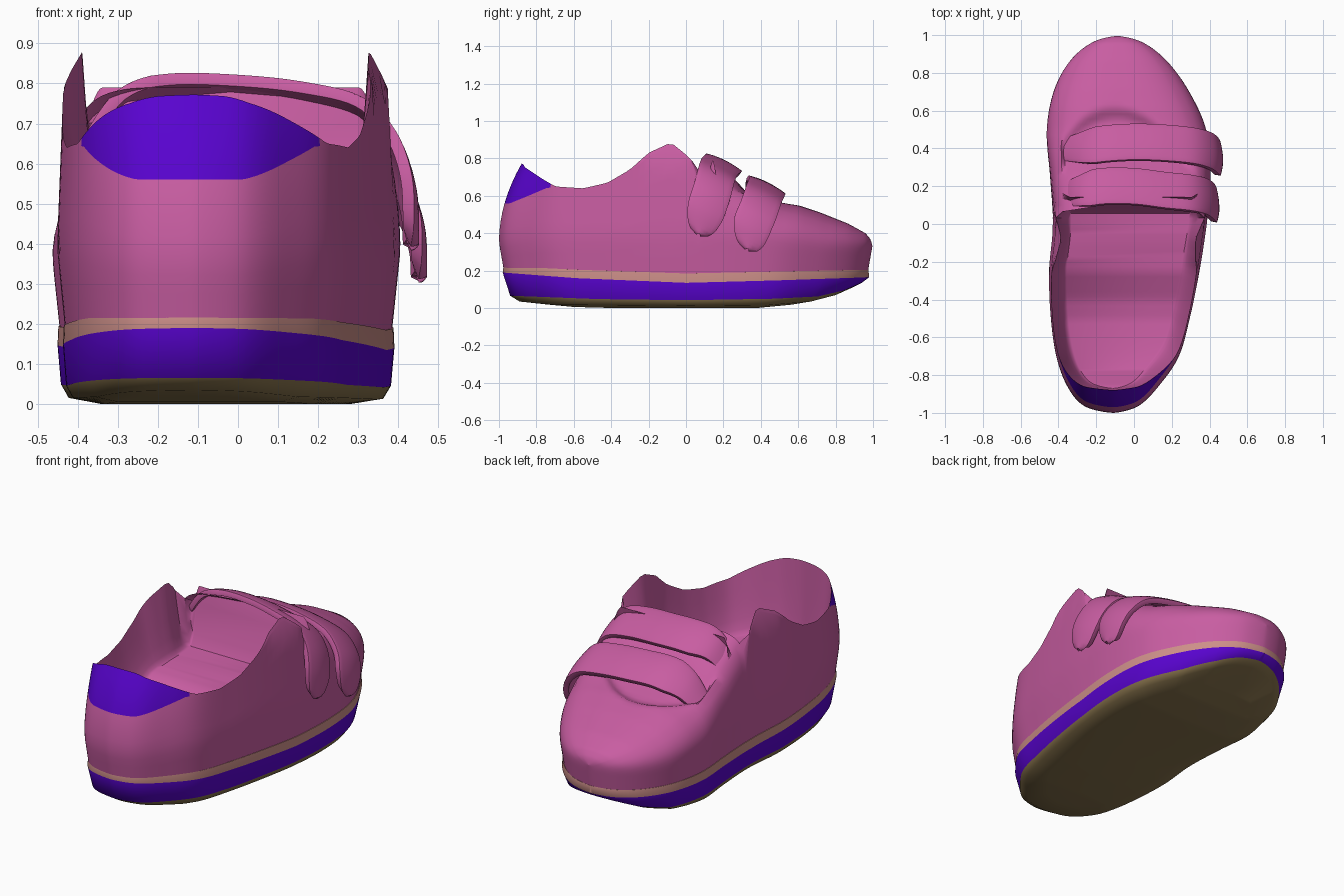
import bpy, bmesh, math

if "Cube" in bpy.data.objects:
    bpy.data.objects.remove(bpy.data.objects["Cube"])


def material(name, rgb):
    m = bpy.data.materials.new(name)
    m.use_nodes = True
    m.diffuse_color = (*rgb, 1)
    m.node_tree.nodes["Principled BSDF"].inputs["Base Color"].default_value = (*rgb, 1)
    return m


pink = material("pink", (0.58, 0.11, 0.36))
purple = material("purple", (0.098, 0.001, 0.62))
beige = material("beige", (0.61, 0.275, 0.25))
brown = material("brown", (0.235, 0.165, 0.07))


def clamp(v):
    return min(1, max(0, v))


def lerp(table, v):
    for (a, p), (b, q) in zip(table, table[1:]):
        if v <= b:
            return p + (q - p) * clamp((v - a) / (b - a))
    return table[-1][1]


def spline(vals, u):
    """Smooth curve through evenly spaced values, u in 0..1"""
    n = len(vals) - 1
    i = min(int(u * n), n - 1)
    t = u * n - i
    a, b, c, d = (vals[min(max(i + k, 0), n)] for k in (-1, 0, 1, 2))
    return b + 0.5 * t * (c - a + t * (2*a - 5*b + 4*c - d + t * (3*(b - c) + d - a)))


# Footprint, sampled at even angles from heel to toe
LEFT = [-.11, -.26, -.35, -.41, -.44, -.45, -.43, -.445, -.465, -.43, -.345, -.225, -.09]
RIGHT = [-.11, .02, .125, .235, .295, .345, .385, .405, .385, .295, .18, .05, -.09]
RIM = [(-1, .772), (-.985, .768), (-.96, .752), (-.88, .72), (-.79, .68), (-.72, .65),
       (-.55, .64), (-.42, .67), (-.3, .74), (-.2, .83), (-.08, .885), (0, .82), (.06, .76)]
RIDGE = [(.05, .80), (.25, .68), (.42, .60), (.55, .56), (.6, .55), (.72, .51),
         (.87, .45), (.96, .40), (.985, .37), (1, .33)]
POWER = [(0, 7), (.25, 5), (.5, 3.2), (.75, 2.6), (1, 2.6)]
N = 96
THROAT = 0.05
STATIONS = []
for j in range(N + 1):
    l, r = spline(LEFT, j / N), spline(RIGHT, j / N)
    STATIONS.append((-math.cos(math.pi * j / N), (l + r) / 2, (r - l) / 2))


def new_object(name, bm, mats, angle=40):
    bmesh.ops.remove_doubles(bm, verts=bm.verts, dist=1e-5)
    bmesh.ops.dissolve_degenerate(bm, edges=bm.edges, dist=1e-5)
    bmesh.ops.recalc_face_normals(bm, faces=bm.faces)
    me = bpy.data.meshes.new(name)
    bm.to_mesh(me)
    bm.free()
    ob = bpy.data.objects.new(name, me)
    bpy.context.collection.objects.link(ob)
    for m in mats:
        me.materials.append(m)
    bpy.ops.object.select_all(action='DESELECT')
    ob.select_set(True)
    bpy.context.view_layer.objects.active = ob
    bpy.ops.object.shade_smooth_by_angle(angle=math.radians(angle))
    return ob


def quad(bm, a, b, c, d, mat=0):
    f = bm.faces.new((a, b, c, d))
    f.material_index = mat


def body_point(y, xc, dx, z):
    """Bulge the wall, tip its peaks inward and lean the heel forward"""
    f = 0.95 + 0.05 * clamp((z - .18) / .2) - 0.1 * max(0, z - .42) - .8 * max(0, z - .79)
    lean = .12 * clamp((-y - .55) / .45) * (max(0, z - .35) / .42) ** 2
    tuck = 1 - .03 * max(0, 1 - (z - .18) / .17)
    return (xc + dx * f, y * tuck + lean, z)


def vamp_point(y, xc, dx, z, k):
    """Curve the throat forward and sink the area behind the arched toe cap"""
    arch = .62 - 1.9 * (dx + .05) ** 2
    z -= .045 * clamp((arch - y) / .07) * clamp((y - .25) / .1)
    y += .06 * k * clamp(1 - (y - THROAT) / .3)
    return body_point(y, xc, dx, z)


# Upper: side walls all round, closed over the toe
WALL, VAMP, SEAM = 12, 20, 8
bm = bmesh.new()
rims = []
for side in (-1, 1):
    cols = []
    for y, xc, half in STATIONS:
        front = y > THROAT
        n, top = lerp(POWER, y), lerp(RIDGE, y)
        base = min(.29, top - .05)
        ellipse = lambda q: max(0, 1 - q ** n) ** (1 / n)
        shoulder = .5 ** (1 / n)
        rim = base + (top - base) * shoulder if front else lerp(RIM, y)
        seam = min(.56 + .42 * max(0, y + .97), rim - .02)
        pts = []
        for k in range(WALL + 1):
            if k <= SEAM or front:
                hi = rim if front else seam
                z = .18 + (hi - .18) * k / (WALL if front else SEAM)
            else:
                z = seam + (rim - seam) * (k - SEAM) / (WALL - SEAM)
            q = ellipse(max(0, (z - base) / (top - base))) if front else 1
            pts.append(body_point(y, xc, side * half * q, z))
        if front:
            for k in range(1, VAMP + 1):
                q = shoulder * (1 - k / VAMP)
                pts.append(vamp_point(y, xc, side * half * q,
                                      base + (top - base) * ellipse(q), k / VAMP))
        cols.append([bm.verts.new(p) for p in pts])
    rims.append([c[WALL].co.copy() for c in cols])
    for j in range(N):
        a, b = cols[j], cols[j + 1]
        for k in range(min(len(a), len(b)) - 1):
            collar = k >= SEAM and STATIONS[j][0] < -.76
            quad(bm, a[k], b[k], b[k + 1], a[k + 1], int(collar))
new_object("upper", bm, [pink, purple])

# Lining: slopes from the rim to the footbed, which climbs to the throat edge
FLOOR = [(-1, .38), (-.85, .36), (-.5, .355), (-.4, .375), (-.25, .445), (-.1, .47),
         (.07, .485), (.1, .60), (.125, .79)]
bm = bmesh.new()
rows = []
for j, (y, xc, half) in enumerate(STATIONS):
    if y > .17:
        break
    fy = y * .87
    fz = lerp(FLOOR, fy)
    halves = []
    for s in (0, 1):
        r, fx = rims[s][j], xc + (2 * s - 1) * half * .76
        halves.append([(r.x + (fx - r.x) * t, r.y + (fy - r.y) * t,
                        fz + (r.z - fz) * (1 - t) ** 2) for t in (0, .15, .3, .5, .7, .85, 1)])
    rows.append([bm.verts.new(p) for p in halves[0] + halves[1][::-1]])
for a, b in zip(rows, rows[1:]):
    for i in range(len(a) - 1):
        quad(bm, a[i], a[i + 1], b[i + 1], b[i])
lining = new_object("lining", bm, [pink])
# keep the open sheet facing up
if sum(p.normal.z * p.area for p in lining.data.polygons) < 0:
    lining.data.flip_normals()

# Sole: brown tread, purple band and beige welt
TREAD = [(-1, .02), (-.8, .006), (-.5, 0), (.5, 0), (.75, .018), (.9, .05), (1, .08)]
EDGE = [(-1, .035), (-.8, .018), (0, .012), (.5, .016), (.75, .035), (.9, .07), (1, .11)]
BAND_LOW = [(-1, .066), (-.5, .048), (0, .042), (.5, .05), (.75, .062), (.9, .095), (1, .135)]
BAND_TOP = [(-1, .19), (-.6, .16), (0, .135), (.5, .148), (1, .165)]
WELT_TOP = [(-1, .225), (-.6, .205), (0, .185), (.5, .195), (1, .205)]
ROWS = [(.7, .75, TREAD), (.9, .89, EDGE), (.945, .94, BAND_LOW), (.965, .98, BAND_TOP),
        (.96, .975, WELT_TOP), (.9, .9, WELT_TOP)]
bm = bmesh.new()
rings = []
for sx, sy, heights in ROWS:
    rings.append([[bm.verts.new((xc + s * half * sx, y * sy, lerp(heights, y)))
                   for y, xc, half in STATIONS] for s in (-1, 1)])
for k in range(len(ROWS) - 1):
    for s in (0, 1):
        a, b = rings[k][s], rings[k + 1][s]
        for j in range(N):
            quad(bm, a[j], a[j + 1], b[j + 1], b[j], (0, 0, 1, 2, 2)[k])
for ring, mat in ((rings[0], 0), (rings[-1], 2)):
    for j in range(N):
        quad(bm, ring[0][j], ring[0][j + 1], ring[1][j + 1], ring[1][j], mat)
new_object("sole", bm, [brown, purple, beige], 60)


# Straps: strips across the top, hanging down one side with a round tip
def strap(name, path, width):
    bm = bmesh.new()
    xs, ys, zs = zip(*path)
    steps, across = 48, 8
    rows = []
    for j in range(steps + 1):
        u = j / steps
        c = [spline(v, u) for v in (xs, ys, zs)]
        tip = max(0, (u - .84) / .16)
        w = width * math.sqrt(max(.004, 1 - tip ** 2)) * min(1, .55 + 2.2 * u)
        side = clamp((u - .5) / .25)
        row = []
        for i in range(across + 1):
            v = 2 * i / across - 1
            crown = .012 * (1 - v * v)
            row.append(bm.verts.new((c[0] + crown * side, c[1] + .9 * w * v,
                                     c[2] - .44 * w * v + crown * (1 - side))))
        rows.append(row)
    for a, b in zip(rows, rows[1:]):
        for i in range(across):
            quad(bm, a[i], b[i], b[i + 1], a[i + 1])
    ob = new_object(name, bm, [pink], 50)
    m = ob.modifiers.new("thickness", 'SOLIDIFY')
    m.thickness = .03
    m.offset = 0
    m = ob.modifiers.new("soft_edge", 'BEVEL')
    m.width = .01
    m.segments = 2
    m.limit_method = 'ANGLE'
    m.angle_limit = math.radians(50)


strap("back_strap", [(-.37, .15, .64), (-.29, .17, .735), (-.17, .195, .765), (0, .195, .762),
                     (.16, .175, .745), (.30, .16, .71), (.38, .14, .63), (.42, .105, .52),
                     (.425, .07, .40)], .103)
strap("front_strap", [(-.37, .39, .51), (-.28, .40, .60), (-.16, .42, .645), (0, .43, .645),
                      (.16, .425, .63), (.31, .41, .595), (.40, .385, .52), (.44, .35, .43),
                      (.445, .33, .32)], .103)
